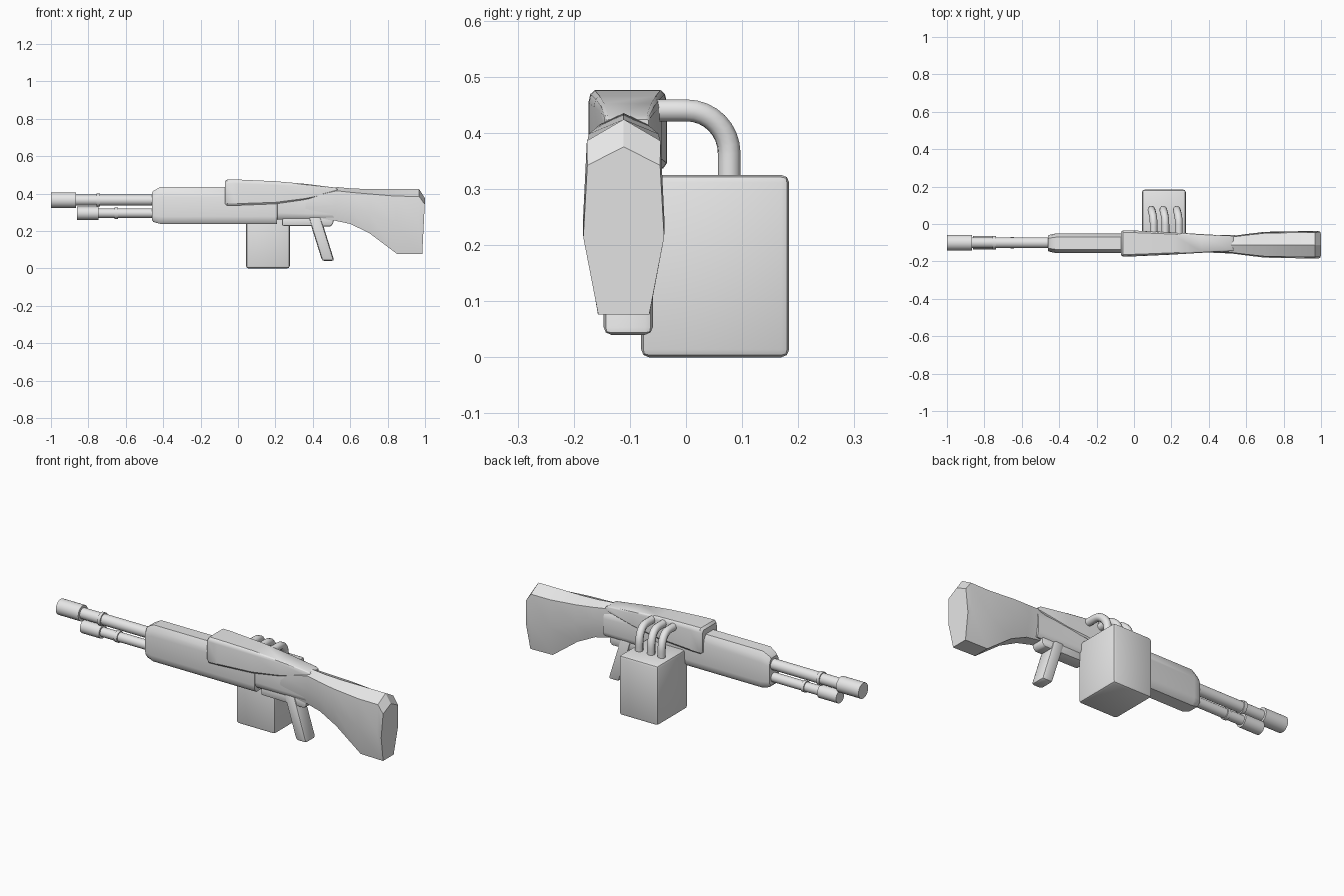
import bpy, bmesh, math
from mathutils import Matrix, Vector

cube = bpy.data.objects.get("Cube")
if cube:
    bpy.data.objects.remove(cube, do_unlink=True)

GREY = (0.8, 0.8, 0.8, 1)
mat = bpy.data.materials.new("plain grey")
mat.use_nodes = True
mat.diffuse_color = GREY
mat.node_tree.nodes["Principled BSDF"].inputs["Base Color"].default_value = GREY


def finish(name, bm, bevel=0, segments=2, angle=35):
    """Turn a bmesh into a shaded, optionally bevelled object."""
    bmesh.ops.recalc_face_normals(bm, faces=bm.faces)
    if bevel:
        bmesh.ops.bevel(bm, geom=bm.edges[:], offset=bevel, segments=segments,
                        profile=0.5, affect='EDGES')
    me = bpy.data.meshes.new(name)
    bm.to_mesh(me)
    bm.free()
    me.materials.append(mat)
    ob = bpy.data.objects.new(name, me)
    bpy.context.collection.objects.link(ob)
    bpy.ops.object.select_all(action='DESELECT')
    ob.select_set(True)
    bpy.context.view_layer.objects.active = ob
    bpy.ops.object.shade_smooth_by_angle(angle=math.radians(angle))
    return ob


def loft(name, yc, section, stations, angle=35):
    """Skin a section of (u, v) points along x.
    Each station: top x, top z, bottom x, bottom z, half width."""
    bm = bmesh.new()
    rings = []
    for xt, zt, xb, zb, hw in stations:
        rings.append([bm.verts.new((xb + (xt - xb) * v, yc + u * hw, zb + (zt - zb) * v))
                      for u, v in section])
    n = len(section)
    for a, b in zip(rings, rings[1:]):
        for i in range(n):
            j = (i + 1) % n
            bm.faces.new((a[i], a[j], b[j], b[i]))
    bm.faces.new(rings[0])
    bm.faces.new(rings[-1])
    return finish(name, bm, angle=angle)


def mirrored(half):
    """Complete a section from its +y half, listed bottom to top."""
    return half + [(-u, v) for u, v in reversed(half) if u > 0]


def straight(rows):
    return [(x, zt, x, zb, hw) for x, zb, zt, hw in rows]


def prism(name, profile, y0, y1, bevel, segments=2):
    """Extrude an (x, z) profile across y."""
    bm = bmesh.new()
    face = bm.faces.new([bm.verts.new((x, y0, z)) for x, z in profile])
    res = bmesh.ops.extrude_face_region(bm, geom=[face])
    moved = [g for g in res["geom"] if isinstance(g, bmesh.types.BMVert)]
    bmesh.ops.translate(bm, verts=moved, vec=(0, y1 - y0, 0))
    return finish(name, bm, bevel, segments)


def rod(name, x0, x1, z, r):
    """Cylinder along x."""
    bm = bmesh.new()
    m = Matrix.Translation(((x0 + x1) / 2, -0.1, z)) @ Matrix.Rotation(math.pi / 2, 4, 'Y')
    bmesh.ops.create_cone(bm, cap_ends=True, segments=24, radius1=r, radius2=r,
                          depth=x1 - x0, matrix=m)
    return finish(name, bm)


# Twin barrels, each with a muzzle sleeve and a ring
for label, z, r, m0, m1, rm, ring, rr in (
        ("upper", 0.365, 0.029, -1.0, -0.865, 0.042, -0.747, 0.035),
        ("lower", 0.295, 0.025, -0.86, -0.745, 0.035, -0.65, 0.030)):
    rod(label + "_barrel", m1 - 0.01, -0.40, z, r)
    rod(label + "_muzzle", m0, m1, z, rm)
    rod(label + "_barrel_ring", ring - 0.009, ring + 0.009, z, rr)

# Receiver body with chamfered corners and a stepped underside
body_section = mirrored([(0.68, 0), (0.93, 0.08), (1, 0.2), (1, 0.72), (0.9, 0.87), (0.62, 1)])
loft("receiver_body", -0.103, body_section, straight([
    (-0.46, 0.258, 0.405, 0.041),
    (-0.452, 0.248, 0.415, 0.045),
    (-0.415, 0.238, 0.436, 0.053),
    (0.208, 0.238, 0.436, 0.053),
    (0.21, 0.262, 0.436, 0.050),
    (0.38, 0.262, 0.41, 0.046),
    (0.54, 0.262, 0.40, 0.044)]))

# Tapering top cover
cover_section = mirrored([(0.9, 0), (1, 0.07), (1, 0.84), (0.95, 0.95), (0.84, 1)])
loft("top_cover", -0.104, cover_section, straight([
    (-0.07, 0.345, 0.465, 0.062),
    (-0.058, 0.336, 0.476, 0.070),
    (0.0, 0.337, 0.475, 0.069),
    (0.2, 0.345, 0.466, 0.060),
    (0.36, 0.368, 0.452, 0.050),
    (0.52, 0.404, 0.432, 0.041),
    (0.533, 0.410, 0.424, 0.037)]))

# Shoulder stock with a ridged top and slanted butt
stock_section = mirrored([(0.63, 0), (1, 0.46), (0.90, 0.89), (0, 1)])
loft("stock", -0.111, stock_section, [
    (0.36, 0.39, 0.36, 0.27, 0.040),
    (0.53, 0.435, 0.52, 0.255, 0.047),
    (0.60, 0.428, 0.60, 0.238, 0.057),
    (0.70, 0.424, 0.70, 0.190, 0.069),
    (0.85, 0.424, 0.85, 0.078, 0.072),
    (0.968, 0.424, 0.968, 0.076, 0.073),
    (1.0, 0.375, 0.985, 0.076, 0.072)], angle=25)

# Trigger plate and slanted pistol grip
prism("trigger_plate", [(0.235, 0.228), (0.235, 0.275), (0.51, 0.275), (0.51, 0.24), (0.495, 0.224)],
      -0.14, -0.066, 0.008)
prism("pistol_grip", [(0.375, 0.28), (0.44, 0.28), (0.515, 0.04), (0.45, 0.04)],
      -0.147, -0.059, 0.014)

# Ammunition box
prism("ammo_box", [(0.043, 0.0), (0.043, 0.325), (0.277, 0.325), (0.277, 0.0)],
      -0.08, 0.184, 0.014)

# Three feed hoses bending from the cover down into the box
for i, x in enumerate((0.105, 0.168, 0.24)):
    cu = bpy.data.curves.new("feed_hose_%d" % (i + 1), 'CURVE')
    cu.dimensions = '3D'
    cu.bevel_depth = 0.0205
    cu.bevel_resolution = 3
    cu.resolution_u = 8
    cu.use_fill_caps = True
    sp = cu.splines.new('BEZIER')
    sp.bezier_points.add(3)
    path = [((x, -0.08, 0.44), (0, 0.02, 0)), ((x, 0.0, 0.44), (0, 0.043, 0)),
            ((x - 0.012, 0.077, 0.363), (0, 0, -0.043)), ((x - 0.012, 0.077, 0.30), (0, 0, -0.02))]
    for p, (co, tangent) in zip(sp.bezier_points, path):
        p.handle_left_type = p.handle_right_type = 'FREE'
        p.co = co
        p.handle_left = Vector(co) - Vector(tangent)
        p.handle_right = Vector(co) + Vector(tangent)
    cu.materials.append(mat)
    ob = bpy.data.objects.new(cu.name, cu)
    bpy.context.collection.objects.link(ob)
